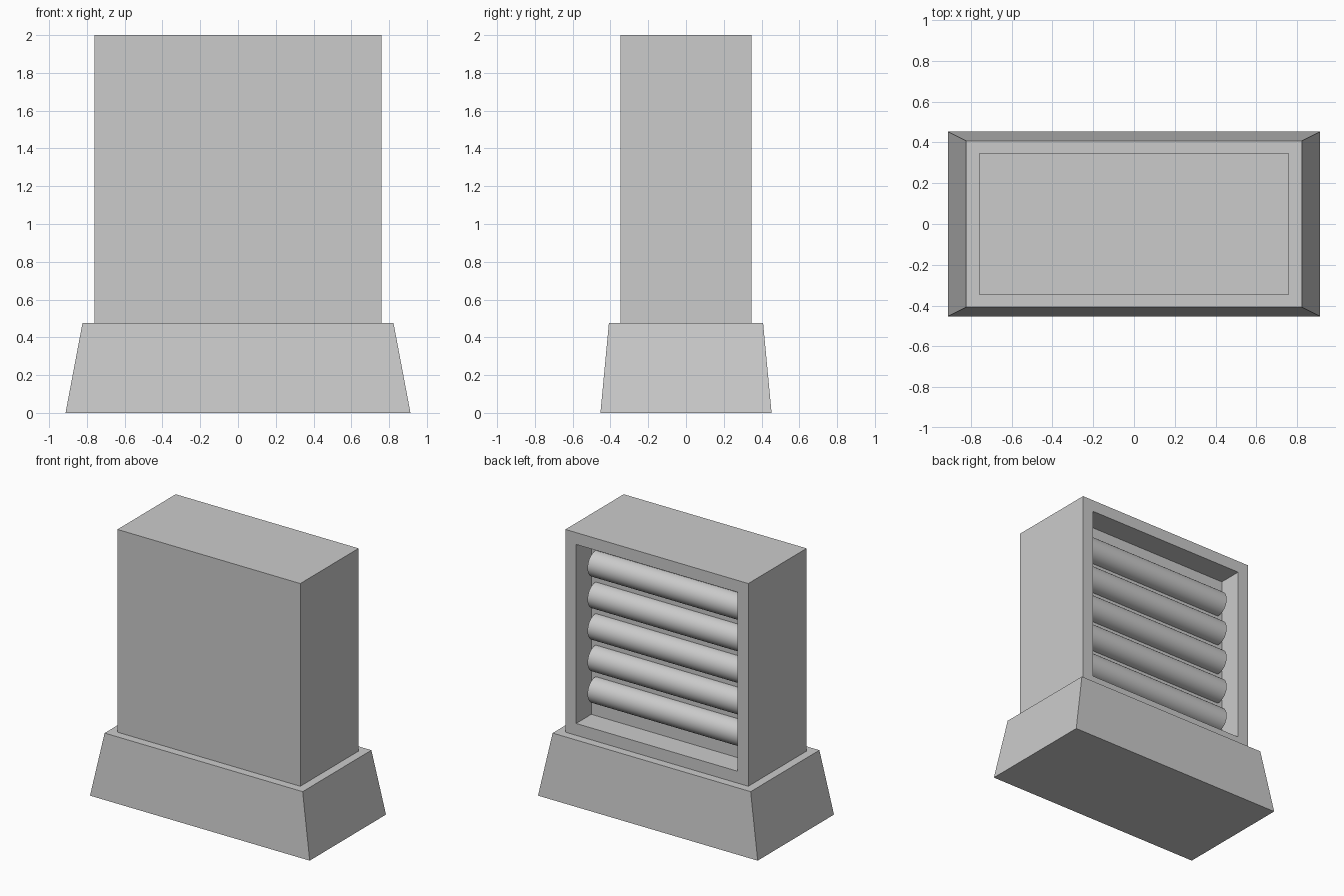
import bpy, bmesh, math
from mathutils import Matrix

if "Cube" in bpy.data.objects:
    bpy.data.objects.remove(bpy.data.objects["Cube"])

def add_object(name, bm):
    bmesh.ops.recalc_face_normals(bm, faces=bm.faces[:])
    mesh = bpy.data.meshes.new(name)
    bm.to_mesh(mesh)
    bm.free()
    obj = bpy.data.objects.new(name, mesh)
    bpy.context.collection.objects.link(obj)
    return obj

def block(bottom, top, z0, z1):
    """Box with separate bottom and top half sizes."""
    bm = bmesh.new()
    bmesh.ops.create_cube(bm, size=2)
    for v in bm.verts:
        hx, hy = top if v.co.z > 0 else bottom
        v.co = (v.co.x * hx, v.co.y * hy, z1 if v.co.z > 0 else z0)
    return bm

BASE_TOP, HALF_X, HALF_Y = 0.477, 0.76, 0.346
FRAME, DEPTH = 0.126, 0.18
SLATS, PITCH, RADIUS = 5, 0.237, 0.095

# Tapered base
add_object("base", block((0.913, 0.453), (0.823, 0.408), 0, BASE_TOP))

# Cabinet with a framed recess in the back
bm = block((HALF_X, HALF_Y), (HALF_X, HALF_Y), BASE_TOP, 2)
bm.normal_update()
back = max(bm.faces, key=lambda f: f.calc_center_median().y)
bmesh.ops.inset_region(bm, faces=[back], thickness=FRAME)
wall = bmesh.ops.extrude_discrete_faces(bm, faces=[back])["faces"][0]
bmesh.ops.translate(bm, verts=wall.verts[:], vec=(0, -DEPTH, 0))
add_object("cabinet", bm)

# Rounded bars half sunk into the recess wall
for i in range(SLATS):
    bm = bmesh.new()
    bmesh.ops.create_cone(bm, cap_ends=True, segments=32, radius1=RADIUS,
                          radius2=RADIUS, depth=2 * (HALF_X - FRAME),
                          matrix=Matrix.Rotation(math.pi / 2, 4, 'Y'))
    bar = add_object(f"bar_{i + 1}", bm)
    bar.location = (0, HALF_Y - DEPTH + 0.003,
                    (BASE_TOP + 2) / 2 + (i - (SLATS - 1) / 2) * PITCH)
    bpy.ops.object.select_all(action='DESELECT')
    bar.select_set(True)
    bpy.context.view_layer.objects.active = bar
    bpy.ops.object.shade_smooth_by_angle(angle=math.radians(40))
